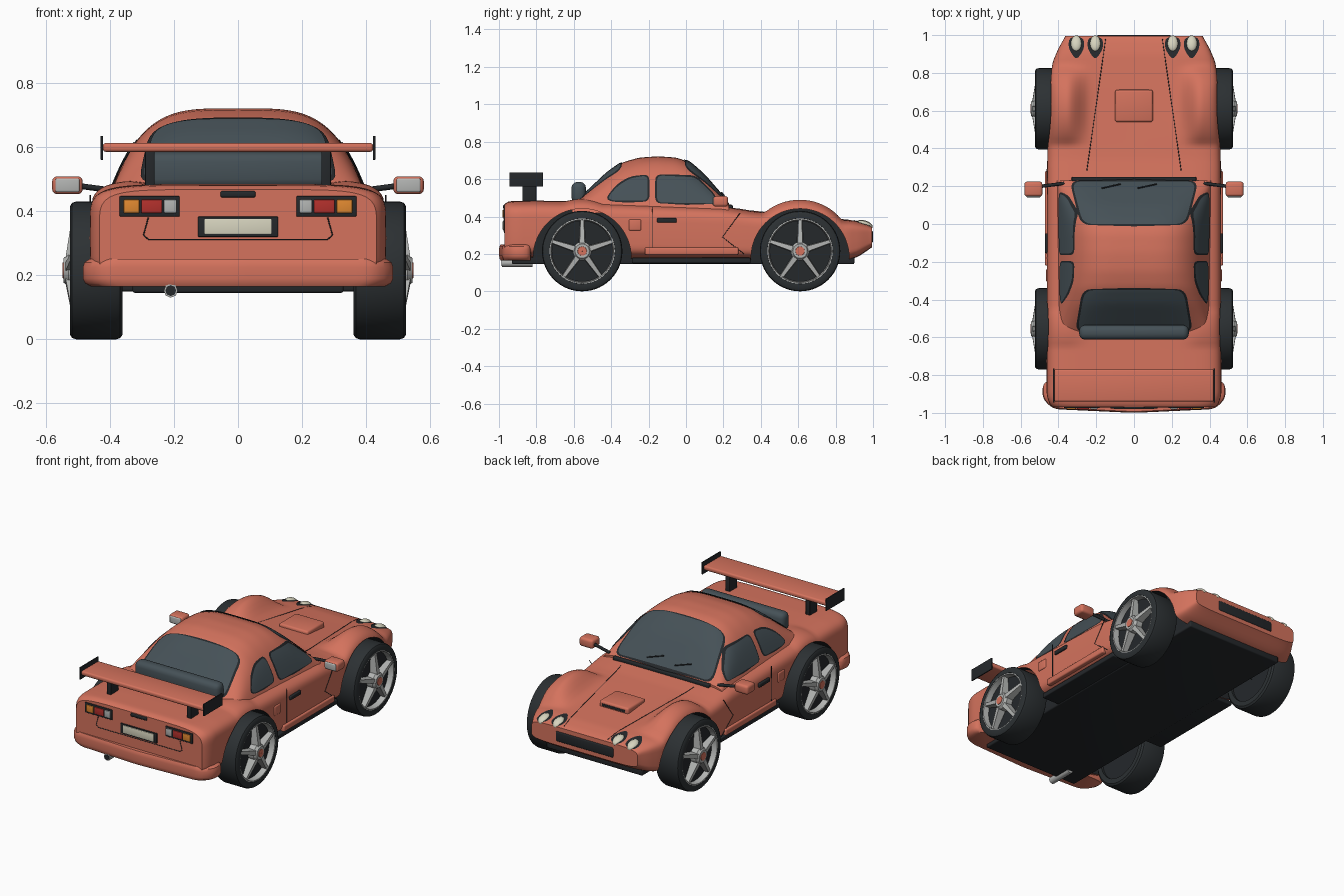
import bpy, bmesh, math
from math import sin, cos, pi, sqrt
from mathutils import Vector

if "Cube" in bpy.data.objects:
    bpy.data.objects.remove(bpy.data.objects["Cube"])

def material(name, *c):
    m = bpy.data.materials.new(name)
    m.diffuse_color = (*c, 1)
    m.use_nodes = True
    m.node_tree.nodes["Principled BSDF"].inputs["Base Color"].default_value = m.diffuse_color
    return m
PAINT = material("paint", .66, .17, .11)
BLACK = material("black", .018, .021, .024)
RUBBER = material("rubber", .025, .03, .033)
GLASS = material("glass", .06, .082, .095)
SILVER = material("silver", .45, .46, .45)
CREAM = material("cream", .68, .66, .52)
RED = material("red", .45, .03, .025)
AMBER = material("amber", .75, .25, .03)

# ---------- helpers ----------
def smooth(ob, angle=35):
    bpy.ops.object.select_all(action='DESELECT')
    ob.select_set(True)
    bpy.context.view_layer.objects.active = ob
    bpy.ops.object.shade_smooth_by_angle(angle=math.radians(angle))

def from_bm(name, bm, mat):
    me = bpy.data.meshes.new(name)
    bm.to_mesh(me)
    bm.free()
    me.materials.append(mat)
    ob = bpy.data.objects.new(name, me)
    bpy.context.collection.objects.link(ob)
    smooth(ob)
    return ob

def grid(name, rows, mat, wrap=False):
    """Skin closed loops; wrap joins last to first, otherwise the ends are capped."""
    bm = bmesh.new()
    vs = [[bm.verts.new(p) for p in r] for r in rows]
    n = len(rows[0])
    for i in range(len(vs) - (not wrap)):
        a, b = vs[i], vs[(i + 1) % len(vs)]
        for j in range(n):
            bm.faces.new((a[j], a[(j + 1) % n], b[(j + 1) % n], b[j]))
    if not wrap:
        bm.faces.new(vs[0])
        bm.faces.new(vs[-1])
    bmesh.ops.recalc_face_normals(bm, faces=bm.faces)
    return from_bm(name, bm, mat)

def box(name, x, y, z, mat, bevel=.006):
    bm = bmesh.new()
    bmesh.ops.create_cube(bm, size=1)
    for v in bm.verts:
        v.co = [(a + b) / 2 + c * (b - a) for (a, b), c in zip((x, y, z), v.co)]
    if bevel:
        bmesh.ops.bevel(bm, geom=bm.edges[:], offset=bevel, segments=3, profile=.5, affect='EDGES')
    return from_bm(name, bm, mat)

def tube(name, pts, r, mat):
    cu = bpy.data.curves.new(name, 'CURVE')
    cu.dimensions, cu.bevel_depth, cu.bevel_resolution, cu.use_fill_caps = '3D', r, 2, True
    sp = cu.splines.new('POLY')
    sp.points.add(len(pts) - 1)
    for p, q in zip(sp.points, pts):
        p.co = (*q, 1)
    cu.materials.append(mat)
    ob = bpy.data.objects.new(name, cu)
    bpy.context.collection.objects.link(ob)

def lathe(name, prof, s, y, z, mat, seg=56):
    rows = [[(s * x, y + r * cos(2 * pi * k / seg), z + r * sin(2 * pi * k / seg)) for x, r in prof]
            for k in range(seg)]
    return grid(name, rows, mat, wrap=True)

def rounded(pts, r, step=.025):
    """Polygon with rounded corners and evenly split edges."""
    P, out = [Vector(p) for p in pts], []
    for i, p in enumerate(P):
        u, v = P[i - 1] - p, P[(i + 1) % len(P)] - p
        a, b = p + u.normalized() * min(r, u.length * .45), p + v.normalized() * min(r, v.length * .45)
        out += [a * (1 - t) ** 2 + p * 2 * t * (1 - t) + b * t * t for t in (0, .25, .5, .75, 1)]
    res = []
    for i, p in enumerate(out):
        q = out[(i + 1) % len(out)]
        k = max(1, int((q - p).length / step))
        res += [p.lerp(q, j / k) for j in range(k)]
    return res

def patch(name, pts, r, fn, direction, mat, grow=0, rings=10):
    """Fill a rounded outline with a skin that follows the surface fn(a, b)."""
    P = rounded(pts, r)
    c = sum(P, Vector((0, 0))) / len(P)
    P = [p + (p - c).normalized() * grow for p in P]
    bm = bmesh.new()
    vs = [[bm.verts.new(fn(*c.lerp(p, 1 - k / rings))) for p in P] for k in range(rings)]
    mid, n = bm.verts.new(fn(*c)), len(P)
    for j in range(n):
        for a, b in zip(vs, vs[1:]):
            bm.faces.new((a[j], a[(j + 1) % n], b[(j + 1) % n], b[j]))
        bm.faces.new((vs[-1][j], vs[-1][(j + 1) % n], mid))
    bm.normal_update()
    if sum(f.normal.dot(Vector(direction)) for f in bm.faces) < 0:
        bmesh.ops.reverse_faces(bm, faces=bm.faces)
    return from_bm(name, bm, mat)

def curve(table, d=.012):
    def lerp(y):
        if y <= table[0][0]: return table[0][1]
        for (a, u), (b, v) in zip(table, table[1:]):
            if y <= b: return u + (v - u) * (y - a) / (b - a)
        return table[-1][1]
    return lambda y: (lerp(y - d) + 2 * lerp(y) + lerp(y + d)) / 4

# ---------- body shell ----------
W = curve([(-.97, .43), (-.95, .45), (-.9, .463), (.3, .46), (.75, .45), (.86, .43), (.93, .4), (1, .36)])
ZC = curve([(-.97, .465), (-.95, .482), (-.8, .485), (-.5, .48), (.2, .455), (.35, .43), (.9, .378), (.98, .358), (1, .345)])
ZB = curve([(-.97, .18), (.85, .16), (.92, .185), (.98, .225), (1, .24)])
WHEELS = (("rear", -.555), ("front", .61))
N = 6
def zmid(y): return ZB(y) + .45 * (ZC(y) - ZB(y))
def top(x, y):
    f = max(0, 1 - (abs(x) / W(y)) ** N) ** (1 / N)
    t = min(1, max(0, (abs(x) - .22) / .14))
    arch = max(.22 + sqrt(max(0, .0784 - (y - c) ** 2)) for _, c in WHEELS)
    bump = max(0, arch - ZC(y)) * t * t * (3 - 2 * t)
    return zmid(y) + (ZC(y) - zmid(y) + bump) * f

def body_ring(y):
    ring = []
    for k in range(96):
        a = 2 * pi * k / 96
        s, c = sin(a), cos(a)
        x = W(y) * math.copysign(abs(s) ** (2 / N), s)
        z = top(x, y) if c >= 0 else zmid(y) - (zmid(y) - ZB(y)) * abs(c) ** (2 / N)
        ring.append((x, y, z))
    return ring
ys = [-.97, -.962] + [-.95 + .02 * i for i in range(97)] + [.985, .995]
body = grid("body", [body_ring(y) for y in ys], PAINT)

# wheel wells cut out of the body
for s in (1, -1):
    for nm, y in WHEELS:
        cut = lathe("well_cutter", [(.33, .001), (.33, .262), (.6, .262), (.6, .001)], s, y, .18, BLACK, 64)
        cut.hide_render = True
        m = body.modifiers.new("well", 'BOOLEAN')
        m.object, m.operation, m.solver, m.material_mode = cut, 'DIFFERENCE', 'EXACT', 'TRANSFER'
        bpy.context.view_layer.objects.active = body
        bpy.ops.object.modifier_apply(modifier=m.name)
        bpy.data.objects.remove(cut)
smooth(body)

# ---------- cabin ----------
T = curve([(-.62, .45), (-.58, .485), (-.5, .56), (-.42, .635), (-.34, .69), (-.25, .715), (-.15, .722),
           (-.05, .715), (.02, .69), (.1, .62), (.2, .505), (.25, .44)], .02)
def xs(z): return .39 - .4 * (z - .48)
def cab_x(y, z):
    u = min(1, max(0, (z - .42) / (T(y) - .42)))
    return xs(z) * (1 - u ** 4) ** .25
def cab_z(x, y):
    lo, hi = .42, T(y)
    for _ in range(24):
        z = (lo + hi) / 2
        if cab_x(y, z) > abs(x): lo = z
        else: hi = z
    return lo
def cab_ring(y):
    ring = []
    for k in range(49):
        a = -pi / 2 + pi * k / 48
        z = .42 + (T(y) - .42) * max(0, cos(a)) ** .5
        ring.append((math.copysign(abs(sin(a)) ** .5, a) * xs(z), y, z))
    return ring
grid("cabin", [cab_ring(-.61 + .02 * i) for i in range(43)], PAINT)

# windows with black trim
for nm, pts in (("windscreen", [(-.33, .225), (.33, .225), (.27, .0), (-.27, .0)]),
                ("rear_window", [(-.3, -.57), (.3, -.57), (.262, -.35), (-.262, -.35)])):
    for suffix, off, g, m in (("_trim", .004, .012, BLACK), ("", .007, 0, GLASS)):
        patch(nm + suffix, pts, .05, lambda x, y: (x, y, cab_z(x, y) + off), (0, 0, 1), m, g, 14)
for s in (1, -1):
    for nm, pts in (("front_side_window", [(-.155, .475), (.165, .47), (.145, .52), (.05, .61), (-.155, .62)]),
                    ("rear_side_window", [(-.205, .485), (-.205, .62), (-.3, .605), (-.37, .56), (-.42, .5), (-.39, .485)])):
        for suffix, off, g, m in (("_trim", .003, .01, BLACK), ("", .006, 0, GLASS)):
            patch(nm + suffix, pts, .03, lambda y, z: (s * (cab_x(y, z) + off), y, z), (s, 0, 0), m, g)
box("rear_window_roll", (-.29, .29), (-.612, -.535), (.47, .585), GLASS, .03)
box("cowl_trim", (-.33, .33), (.225, .25), (.44, .463), BLACK)
for x0 in (-.17, .02):
    tube("wiper", [(x0 + t * .1, .19 + t * .022, cab_z(x0, .19 + t * .022) + .012) for t in (0, .5, 1)], .004, BLACK)

# ---------- wheels ----------
tyre = [(.36, .17), (.36, .2), (.368, .211), (.38, .215), (.505, .215), (.518, .211), (.525, .2), (.525, .175), (.515, .17)]
for s in (1, -1):
    for nm, y in WHEELS:
        lathe(nm + "_tyre", tyre, s, y, .215, RUBBER)
        lathe(nm + "_rim", [(.49, .163), (.49, .175), (.524, .178), (.524, .168)], s, y, .215, SILVER)
        lathe(nm + "_wheel_disc", [(.375, .001), (.375, .172), (.49, .172), (.49, .001)], s, y, .215, BLACK)
        lathe(nm + "_hub", [(.48, .001), (.48, .05), (.53, .05), (.545, .038), (.545, .001)], s, y, .215, SILVER, 32)
        lathe(nm + "_hub_cap", [(.54, .001), (.54, .026), (.548, .024), (.548, .001)], s, y, .215, PAINT, 24)
        for k in range(5):
            a = pi / 2 + k * 2 * pi / 5
            rows = [[(s * x, y + r * cos(a) - t * sin(a), .215 + r * sin(a) + t * cos(a))
                     for x, t in ((.485, -w), (xo, -w * .8), (xo, w * .8), (.485, w))]
                    for r, w, xo in ((.03, .018, .54), (.17, .011, .518))]
            grid(nm + "_spoke", rows, SILVER)

# ---------- underside, skirts, bumper, exhaust ----------
box("floor_pan", (-.33, .33), (-.93, .9), (.145, .19), BLACK, .008)
box("floor_sides", (-.445, .445), (-.29, .345), (.15, .18), BLACK)
plan = rounded([(-.48, -.83), (-.488, -.92), (-.43, -.98), (0, -1), (.43, -.98), (.488, -.92), (.48, -.83)], .04)
grid("rear_bumper", [[(p.x * k, -.83 + (p.y + .83) * k, z) for p in plan]
                     for z, k in ((.165, .95), (.175, .985), (.19, 1), (.225, 1), (.24, .99), (.25, .96))], PAINT)
tube("exhaust", [(-.21, -.985, .152), (-.21, -.82, .152)], .022, SILVER)
tube("exhaust_bore", [(-.21, -.987, .152), (-.21, -.95, .152)], .017, BLACK)

# ---------- tail: lamps, plate, handle, wing ----------
for s in (1, -1):
    for nm, a, b, d, m in (("lamp_housing", .182, .37, .975, BLACK), ("amber_lamp", .308, .357, .981, AMBER),
                           ("red_lamp", .237, .302, .981, RED), ("white_lamp", .192, .231, .981, SILVER)):
        g = 0 if m is BLACK else .011
        box(nm, sorted((s * a, s * b)), (-d, -.94), (.383 + g, .447 - g), m, .004)
    box("wing_post", sorted((s * .26, s * .29)), (-.875, -.8), (.47, .595), BLACK, .004)
    box("wing_end_plate", sorted((s * .421, s * .429)), (-.945, -.765), (.56, .635), BLACK, .002)
box("wing", (-.422, .422), (-.94, -.77), (.585, .613), PAINT, .01)
box("plate_frame", (-.125, .125), (-.976, -.95), (.32, .383), BLACK, .003)
box("plate", (-.105, .105), (-.98, -.95), (.328, .376), CREAM, .003)
box("boot_handle", (-.055, .055), (-.978, -.95), (.443, .463), BLACK, .006)
tube("boot_line", [(x, -.97, z) for x, z in ((-.28, .38), (-.295, .325), (-.28, .312), (.28, .312), (.295, .325), (.28, .38))], .002, BLACK)

# ---------- nose: headlights, grille, scoop ----------
for s in (1, -1):
    for cx in (.205, .305):
        pts = [(s * (cx + dx), y) for dx, y in ((0, .865), (.043, .93), (.038, .99), (-.038, .99), (-.043, .93))]
        patch("headlight_recess", pts, .03, lambda x, y: (x, y, top(x, y) + .003), (0, 0, 1), BLACK)
        rows = [[(s * cx + .03 * sin(b) * cos(a), .955 + .043 * sin(b) * sin(a),
                  top(cx, .955) - .006 + .022 * cos(b) - .25 * .043 * sin(b) * sin(a))
                 for a in [2 * pi * i / 24 for i in range(24)]] for b in [.02 + 3.1 * j / 12 for j in range(13)]]
        grid("headlight_lens", rows, CREAM)
    tube("bonnet_line", [(s * (.25 - .1 * t), .28 + .7 * t, top(.25 - .1 * t, .28 + .7 * t)) for t in [i / 12 for i in range(13)]], .002, BLACK)
box("grille", (-.2, .2), (.95, 1), (.258, .325), BLACK, .012)
box("scoop", (-.1, .1), (.54, .71), (.385, .43), PAINT, .012)
box("scoop_slot", (-.08, .08), (.69, .713), (.4, .415), BLACK, .003)

# ---------- doors and mirrors ----------
for s in (1, -1):
    box("side_sill", sorted((s * .44, s * .472)), (-.22, .28), (.195, .235), PAINT, .008)
    box("door_handle", sorted((s * .45, s * .472)), (-.155, -.05), (.367, .392), BLACK, .006)
    box("side_vent", sorted((s * .45, s * .467)), (-.305, -.24), (.325, .385), PAINT, .007)
    for line in ([(-.18, .45), (-.18, .235)], [(.29, .42), (.195, .29), (.31, .2)]):
        tube("door_line", [(s * W(y), y, z) for y, z in line], .002, BLACK)
    tube("mirror_arm", [(s * .37, .215, .462), (s * .49, .2, .478)], .009, BLACK)
    box("mirror", sorted((s * .485, s * .58)), (.145, .225), (.453, .509), PAINT, .015)
    box("mirror_glass", sorted((s * .495, s * .57)), (.141, .16), (.46, .502), SILVER, .005)
